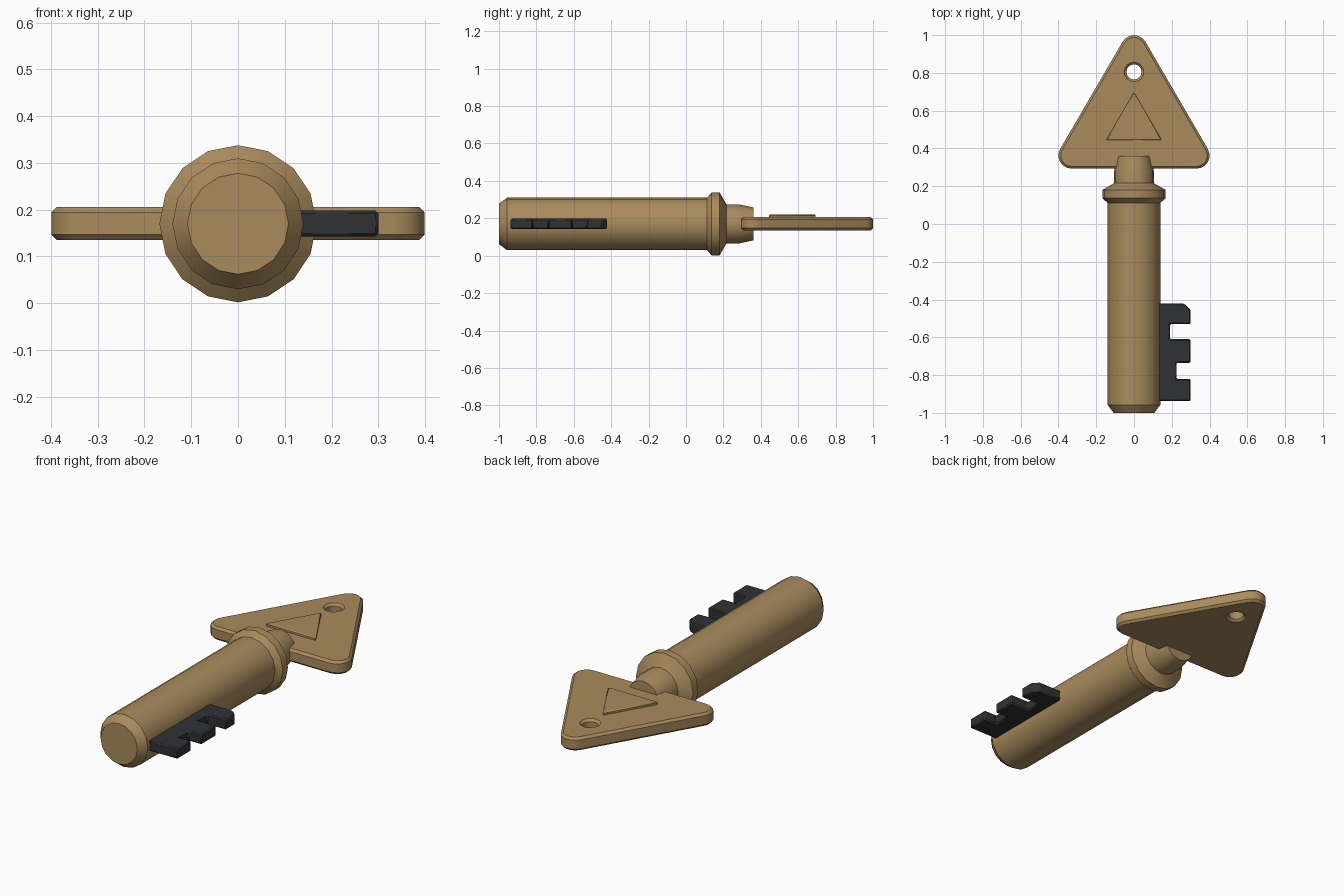
import bpy, bmesh
from math import sin, cos, pi, radians

if "Cube" in bpy.data.objects:
    bpy.data.objects.remove(bpy.data.objects["Cube"], do_unlink=True)

AXIS_Z = 0.17


def material(name, rgb):
    mat = bpy.data.materials.new(name)
    mat.use_nodes = True
    mat.diffuse_color = (*rgb, 1)
    mat.node_tree.nodes["Principled BSDF"].inputs["Base Color"].default_value = (*rgb, 1)
    return mat


brass = material("brass", (0.40, 0.26, 0.11))
dark_steel = material("dark_steel", (0.03, 0.031, 0.034))


def finish(name, bm, mat, bevel=0):
    bmesh.ops.recalc_face_normals(bm, faces=bm.faces)
    mesh = bpy.data.meshes.new(name)
    bm.to_mesh(mesh)
    bm.free()
    mesh.materials.append(mat)
    obj = bpy.data.objects.new(name, mesh)
    bpy.context.collection.objects.link(obj)
    bpy.ops.object.select_all(action="DESELECT")
    obj.select_set(True)
    bpy.context.view_layer.objects.active = obj
    bpy.ops.object.shade_smooth_by_angle(angle=radians(30))
    if bevel:
        mod = obj.modifiers.new("edge_bevel", "BEVEL")
        mod.width = bevel
        mod.segments = 1
        mod.limit_method = "ANGLE"
    return obj


def loft(bm, rings):
    """Join successive closed rings of points with quads."""
    loops = [[bm.verts.new(p) for p in ring] for ring in rings]
    for a, b in zip(loops, loops[1:]):
        for i in range(len(a)):
            j = (i + 1) % len(a)
            bm.faces.new((a[i], a[j], b[j], b[i]))
    return loops


def turned(name, profile, sides=16):
    """Turn (y, radius) pairs around the long axis and cap both ends."""
    bm = bmesh.new()
    angles = [2 * pi * i / sides for i in range(sides)]
    loops = loft(bm, [[(r * sin(a), y, AXIS_Z + r * cos(a)) for a in angles]
                      for y, r in profile])
    bm.faces.new(loops[0])
    bm.faces.new(loops[-1])
    return finish(name, bm, brass)


def slab(name, outline, z0, z1, mat, bevel):
    """Extrude a flat outline upwards and bevel its edges."""
    bm = bmesh.new()
    face = bm.faces.new([bm.verts.new((x, y, z0)) for x, y in outline])
    top = bmesh.ops.extrude_face_region(bm, geom=[face])["geom"]
    bmesh.ops.translate(bm, vec=(0, 0, z1 - z0),
                        verts=[v for v in top if isinstance(v, bmesh.types.BMVert)])
    return finish(name, bm, mat, bevel)


# Turned parts: shaft, collar and neck
turned("shaft", [(-1, 0.108), (-0.957, 0.14), (0.14, 0.14)])
turned("collar", [(0.112, 0.14), (0.137, 0.168), (0.18, 0.168), (0.216, 0.105)])
turned("neck", [(0.19, 0.105), (0.28, 0.105), (0.36, 0.088)])


# Bow: rounded triangular plate with a chamfered rim and hanging hole
def rounded_triangle(r, z, steps=6):
    points = []
    for cx, cy, start in ((0.33, 0.363, -90), (0, 0.93, 30), (-0.33, 0.363, 150)):
        for i in range(steps + 1):
            a = radians(start + 120 * i / steps)
            points.append((cx + r * cos(a), cy + r * sin(a), z))
    return points


def hole_ring(r, z, sides=16):
    angles = [2 * pi * i / sides for i in range(sides)]
    return [(r * cos(a), 0.805 + r * sin(a), z) for a in angles]


bottom, top, chamfer = 0.135, 0.206, 0.012
levels = [(bottom, chamfer), (bottom + chamfer, 0), (top - chamfer, 0), (top, chamfer)]
bm = bmesh.new()
rim = loft(bm, [rounded_triangle(0.07 - c, z) for z, c in levels])
hole = loft(bm, [hole_ring(0.04 + c, z) for z, c in levels])
for end in (0, -1):
    edges = [bm.edges.get((ring[i - 1], ring[i]))
             for ring in (rim[end], hole[end]) for i in range(len(ring))]
    bmesh.ops.triangle_fill(bm, edges=edges, use_beauty=True)
finish("bow", bm, brass)

# Raised triangle on the bow
slab("bow_emblem", [(-0.147, 0.444), (0.147, 0.444), (0, 0.698)], 0.19, 0.221, brass, 0.005)

# Notched bit on the side of the shaft
bit_outline = [
    (0.10, -0.937), (0.30, -0.937), (0.30, -0.82), (0.225, -0.82), (0.225, -0.735),
    (0.30, -0.735), (0.30, -0.61), (0.19, -0.61), (0.19, -0.53), (0.30, -0.53),
    (0.30, -0.455), (0.267, -0.422), (0.10, -0.422)]
slab("bit", bit_outline, 0.143, 0.198, dark_steel, 0.006)
